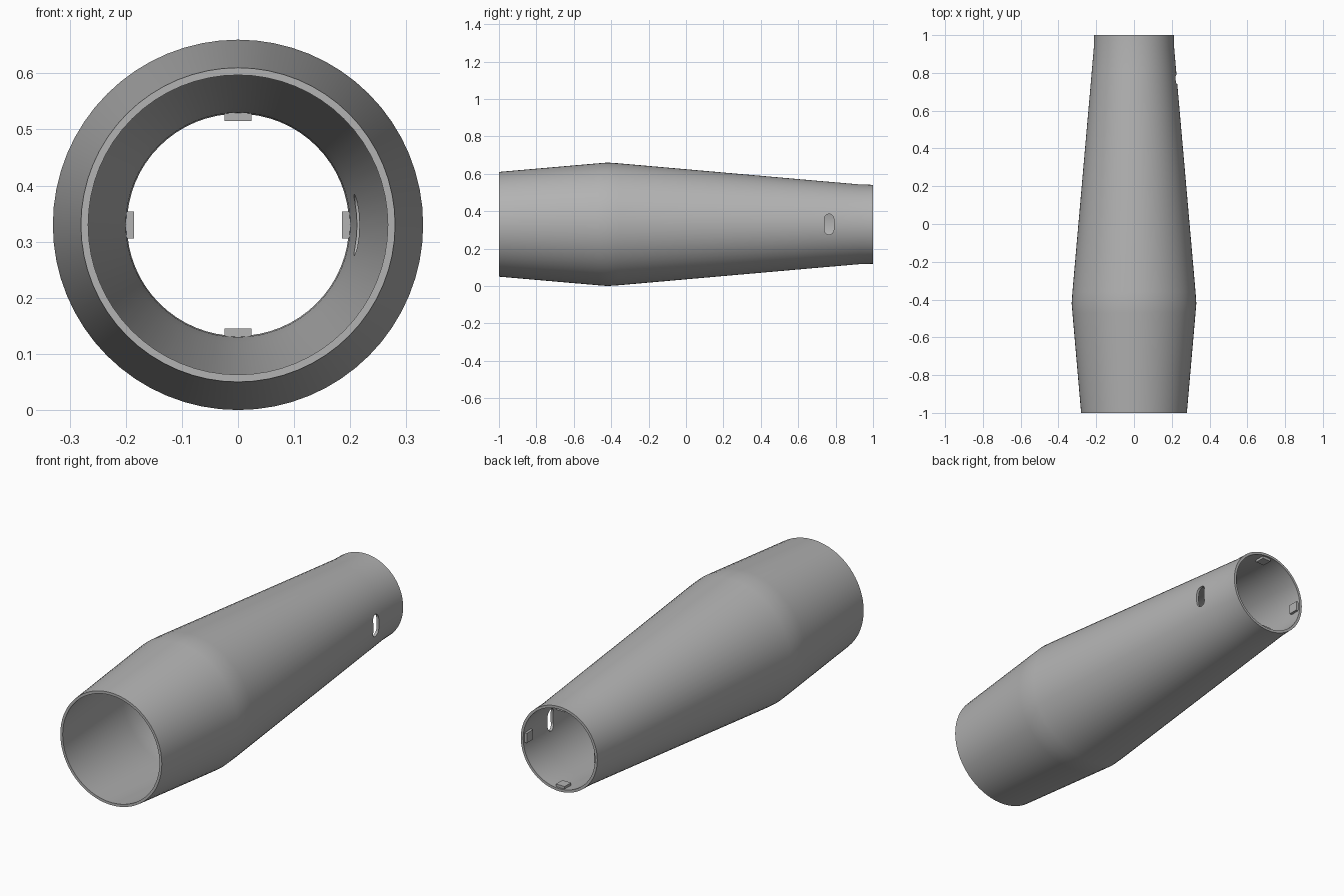
import bpy
import bmesh
from math import cos, sin, pi, radians
from mathutils import Matrix, Vector

if "Cube" in bpy.data.objects:
    bpy.data.objects.remove(bpy.data.objects["Cube"], do_unlink=True)

AXIS_Z = 0.33
WALL = 0.013
SEGMENTS = 64

grey = bpy.data.materials.new("plain grey")
grey.use_nodes = True
colour = (0.45, 0.45, 0.45, 1)
grey.diffuse_color = colour
grey.node_tree.nodes["Principled BSDF"].inputs["Base Color"].default_value = colour


def make_object(name, bm):
    bmesh.ops.recalc_face_normals(bm, faces=bm.faces)
    mesh = bpy.data.meshes.new(name)
    bm.to_mesh(mesh)
    bm.free()
    mesh.materials.append(grey)
    obj = bpy.data.objects.new(name, mesh)
    bpy.context.collection.objects.link(obj)
    return obj


def select_only(obj):
    bpy.ops.object.select_all(action='DESELECT')
    obj.select_set(True)
    bpy.context.view_layer.objects.active = obj


# Hollow sleeve: outer profile (y, radius), returned along the inside of the wall
outer = [(-1, 0.28), (-0.47, 0.326), (-0.42, 0.33), (-0.36, 0.326),
         (0.71, 0.232), (0.82, 0.2225), (0.93, 0.213), (1, 0.211)]
profile = outer + [(y, r - WALL) for y, r in reversed(outer)]
bm = bmesh.new()
rings = []
for y, r in profile:
    angles = [2 * pi * i / SEGMENTS for i in range(SEGMENTS)]
    rings.append([bm.verts.new((r * cos(a), y, AXIS_Z + r * sin(a))) for a in angles])
for k, ring in enumerate(rings):
    following = rings[(k + 1) % len(rings)]
    for i in range(SEGMENTS):
        j = (i + 1) % SEGMENTS
        bm.faces.new((ring[i], ring[j], following[j], following[i]))
sleeve = make_object("sleeve", bm)

# Round-ended slot cut through the left wall only
bm = bmesh.new()
slot_radius, slot_reach, slot_y = 0.025, 0.03, 0.765
outline = []
for end in (0, 1):
    for i in range(9):
        a = pi * end + pi * i / 8
        z = AXIS_Z + sin(a) * slot_radius + (slot_reach if end == 0 else -slot_reach)
        outline.append(bm.verts.new((0.15, slot_y + cos(a) * slot_radius, z)))
face = bm.faces.new(outline)
extruded = bmesh.ops.extrude_face_region(bm, geom=[face])["geom"]
bmesh.ops.translate(bm, vec=(0.2, 0, 0),
                    verts=[v for v in extruded if isinstance(v, bmesh.types.BMVert)])
cutter = make_object("slot_cutter", bm)
cutter.hide_render = True

cut = sleeve.modifiers.new("slot", 'BOOLEAN')
cut.operation = 'DIFFERENCE'
cut.solver = 'EXACT'
cut.object = cutter
select_only(sleeve)
bpy.ops.object.modifier_apply(modifier=cut.name)
bpy.data.objects.remove(cutter, do_unlink=True)
select_only(sleeve)
bpy.ops.object.shade_smooth_by_angle(angle=radians(30))

# Four small locking tabs inside the narrow end
for turn, side in enumerate(("left", "top", "right", "bottom")):
    bm = bmesh.new()
    bmesh.ops.create_cube(bm, size=1)
    bmesh.ops.scale(bm, vec=(0.018, 0.05, 0.048), verts=bm.verts)
    bmesh.ops.translate(bm, vec=(0.194, 0.965, 0), verts=bm.verts)
    bmesh.ops.rotate(bm, cent=Vector(), verts=bm.verts,
                     matrix=Matrix.Rotation(-turn * pi / 2, 3, 'Y'))
    bmesh.ops.translate(bm, vec=(0, 0, AXIS_Z), verts=bm.verts)
    make_object("locking_tab_" + side, bm)
